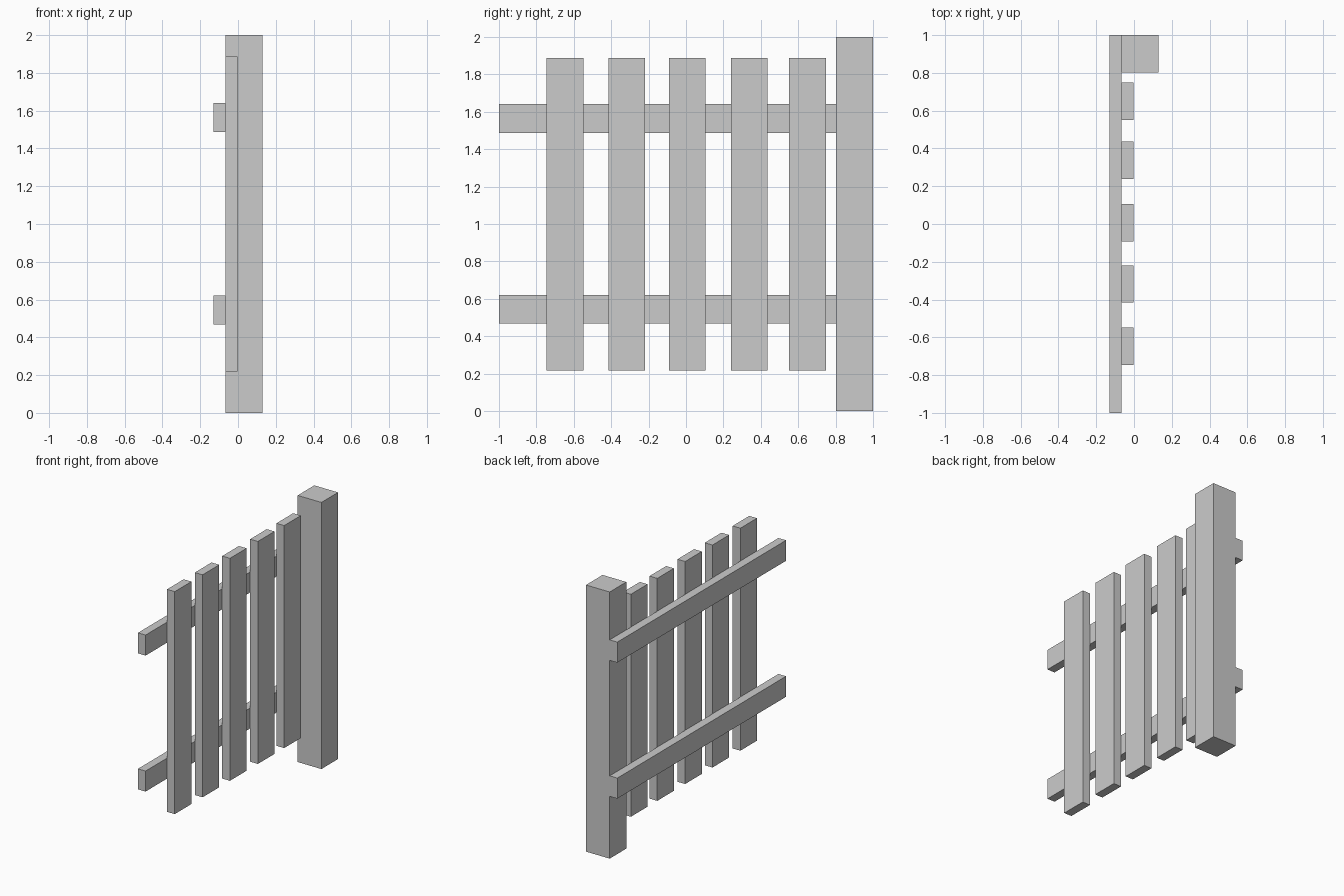
import bpy
from mathutils import Vector

# Remove the default cube
if "Cube" in bpy.data.objects:
    bpy.data.objects.remove(bpy.data.objects["Cube"], do_unlink=True)

GREY = (0.6, 0.6, 0.6, 1.0)
grey = bpy.data.materials.new("plain_grey")
grey.use_nodes = True
grey.diffuse_color = GREY
grey.node_tree.nodes["Principled BSDF"].inputs["Base Color"].default_value = GREY


def box(name, low, high):
    """Add a box spanning two opposite corners."""
    low, high = Vector(low), Vector(high)
    bpy.ops.mesh.primitive_cube_add(size=1, location=(low + high) / 2)
    obj = bpy.context.object
    obj.name = name
    obj.scale = high - low
    bpy.ops.object.transform_apply(location=False, rotation=False, scale=True)
    obj.data.materials.append(grey)
    return obj


BACK, JOINT, FACE, POST = -0.13, -0.067, -0.003, 0.13
BOARD_WIDTH = 0.197

# Square end post
box("post", (JOINT, 1 - BOARD_WIDTH, 0), (POST, 1, 2))

# Horizontal rails behind the post and pickets
for name, z in (("lower_rail", 0.467), ("upper_rail", 1.487)):
    box(name, (BACK, -1, z), (JOINT, 1, z + 0.154))

# Vertical pickets
for i, y in enumerate((-0.647, -0.317, 0.007, 0.338, 0.65)):
    half = BOARD_WIDTH / 2
    box(f"picket_{i + 1}", (JOINT, y - half, 0.218), (FACE, y + half, 1.887))
